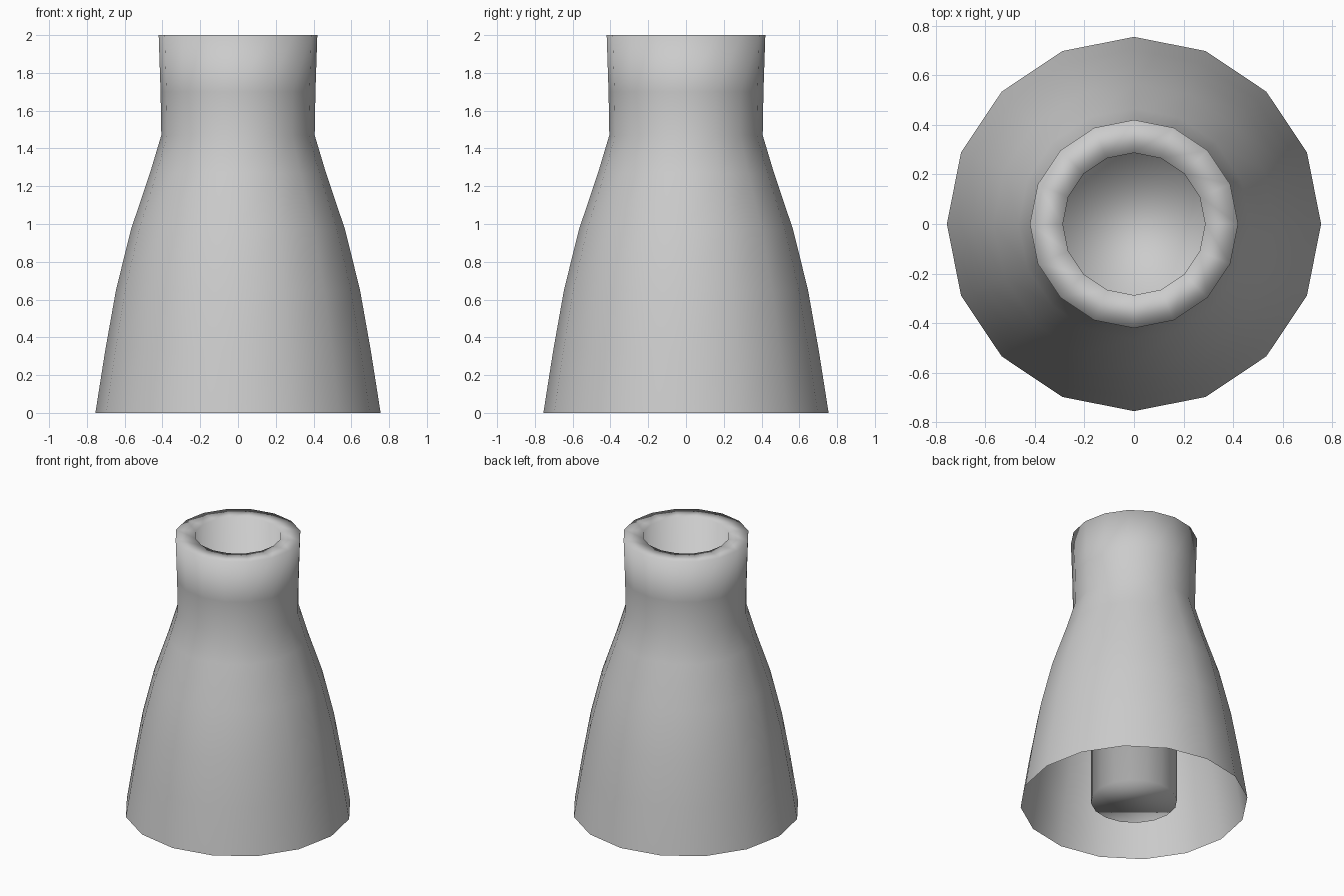
import bpy, bmesh, math

if "Cube" in bpy.data.objects:
    bpy.data.objects.remove(bpy.data.objects["Cube"])

SIDES = 16

# Profile (radius, z): flared skirt, straight neck, flat rim, inner tube
PROFILE = [(0.755, 0), (0.703, 0.33), (0.646, 0.65), (0.567, 0.97),
           (0.466, 1.27), (0.406, 1.47), (0.41, 1.70), (0.42, 2.0),
           (0.287, 2.0), (0.287, 0.01)]


def ring(bm, r, z):
    return [bm.verts.new((r * math.cos(2 * math.pi * i / SIDES),
                          r * math.sin(2 * math.pi * i / SIDES), z))
            for i in range(SIDES)]


bm = bmesh.new()
rings = [ring(bm, r, z) for r, z in PROFILE]

# Skin between neighbouring rings
for a, b in zip(rings, rings[1:]):
    for i in range(SIDES):
        j = (i + 1) % SIDES
        bm.faces.new((a[i], a[j], b[j], b[i]))

# Floor of the inner tube; the skirt stays open underneath
bm.faces.new(rings[-1])

for f in bm.faces:
    f.smooth = True

mesh = bpy.data.meshes.new("flared_nozzle")
bm.to_mesh(mesh)
bm.free()
nozzle = bpy.data.objects.new("flared_nozzle", mesh)
bpy.context.collection.objects.link(nozzle)
